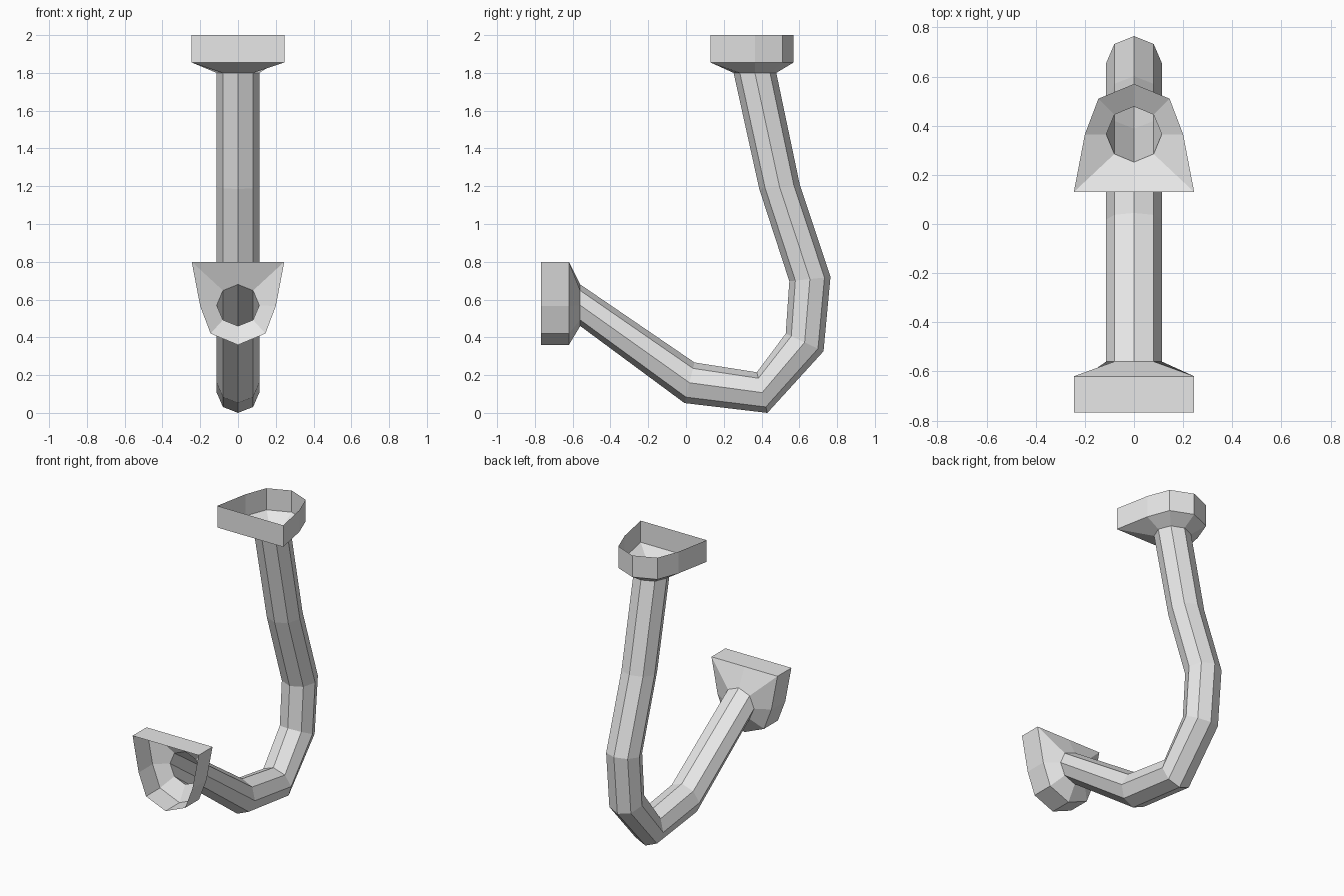
import bpy
import math
from mathutils import Vector

cube = bpy.data.objects.get("Cube")
if cube:
    bpy.data.objects.remove(cube, do_unlink=True)

grey = bpy.data.materials.new("plain_grey")
grey.use_nodes = True
colour = (0.8, 0.8, 0.8, 1)
grey.diffuse_color = colour
grey.node_tree.nodes["Principled BSDF"].inputs["Base Color"].default_value = colour

SIDES = 8
RADIUS = 0.113


def pipe_ring(inner, outer):
    """Octagon spanning two (y, z) points on the inside and outside of the bend."""
    a, b = Vector((0, *inner)), Vector((0, *outer))
    centre, arm = (a + b) / 2, (a - b) / 2
    angles = [math.tau * i / SIDES for i in range(SIDES)]
    return [centre + arm * math.cos(t) + Vector((RADIUS * math.sin(t), 0, 0)) for t in angles]


def socket_ring(centre, inward):
    """D-shaped outline with its flat side towards the inside of the bend."""
    half = [(0, 0.235), (0.245, 0.235), (0.2, 0), (0.145, -0.145), (0, -0.205)]
    outline = half + [(-x, s) for x, s in half[-2:0:-1]]
    return [Vector((x, *centre)) + Vector((0, *inward)) * s for x, s in outline]


def skin(name, rings):
    """Open single-walled skin over successive rings."""
    verts = [v for ring in rings for v in ring]
    faces = []
    for i in range(len(rings) - 1):
        for j in range(SIDES):
            k = (j + 1) % SIDES
            low, high = i * SIDES, (i + 1) * SIDES
            faces.append((low + j, low + k, high + k, high + j))
    mesh = bpy.data.meshes.new(name)
    mesh.from_pydata(verts, [], faces)
    mesh.materials.append(grey)
    obj = bpy.data.objects.new(name, mesh)
    bpy.context.collection.objects.link(obj)
    return obj


# Bent pipe: inside and outside of each bend, from the front end to the top end
bends = [
    ((-0.56, 0.68), (-0.56, 0.46)),
    ((0.045, 0.267), (-0.008, 0.052)),
    ((0.375, 0.215), (0.431, 0.0)),
    ((0.528, 0.42), (0.728, 0.326)),
    ((0.547, 0.697), (0.765, 0.72)),
    ((0.388, 1.185), (0.602, 1.21)),
    ((0.252, 1.8), (0.478, 1.8)),
]
pipe = [pipe_ring(*b) for b in bends]
skin("bent_pipe", pipe)

# Front socket: straight rim, then a taper into the pipe
front_rim = [socket_ring((y, 0.565), (0, 1)) for y in (-0.768, -0.62)]
skin("front_socket", front_rim + [pipe[0]])

# Top socket: taper out of the pipe, then a straight rim
top_rim = [socket_ring((0.365, z), (-1, 0)) for z in (1.855, 2.0)]
skin("top_socket", [pipe[-1]] + top_rim)
